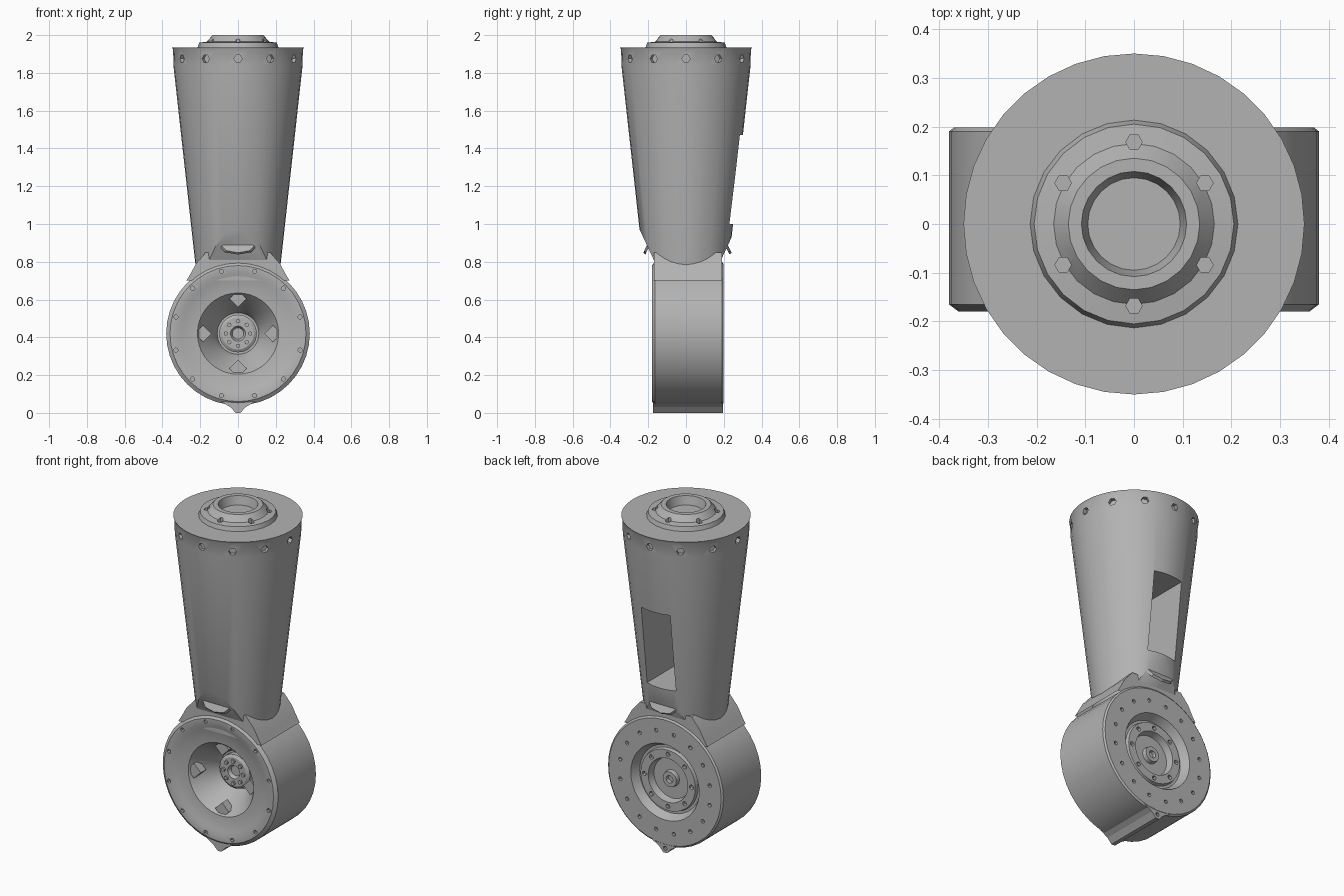
import bpy, bmesh, math
from mathutils import Matrix, Vector

cube = bpy.data.objects.get("Cube")
if cube:
    bpy.data.objects.remove(cube, do_unlink=True)

metal = bpy.data.materials.new("grey_metal")
metal.use_nodes = True
GREY = (0.45, 0.45, 0.45, 1)
metal.diffuse_color = GREY
metal.node_tree.nodes["Principled BSDF"].inputs["Base Color"].default_value = GREY

HUB_Z = 0.42
TO_Y = Matrix.Translation((0, 0, HUB_Z)) @ Matrix.Rotation(-math.pi / 2, 4, 'X')


def finish(name, bm):
    bmesh.ops.recalc_face_normals(bm, faces=bm.faces)
    mesh = bpy.data.meshes.new(name)
    bm.to_mesh(mesh)
    bm.free()
    mesh.materials.append(metal)
    ob = bpy.data.objects.new(name, mesh)
    bpy.context.collection.objects.link(ob)
    return ob


def smooth(ob, angle=28):
    bpy.ops.object.select_all(action='DESELECT')
    ob.select_set(True)
    bpy.context.view_layer.objects.active = ob
    bpy.ops.object.shade_smooth_by_angle(angle=math.radians(angle))


def lathe(profile, steps=36, matrix=Matrix()):
    """Spin (radius, height) points that start and end on the axis."""
    bm = bmesh.new()
    verts = [bm.verts.new((r, 0, h)) for r, h in profile]
    edges = [bm.edges.new(p) for p in zip(verts, verts[1:])]
    bmesh.ops.spin(bm, geom=verts + edges, cent=(0, 0, 0), axis=(0, 0, 1),
                   angle=math.tau, steps=steps, use_merge=True)
    bmesh.ops.remove_doubles(bm, verts=bm.verts, dist=0.0005)
    bm.transform(matrix)
    return bm


def prism(outline, y0, y1):
    """Extrude an (x, z) outline along y."""
    bm = bmesh.new()
    face = bm.faces.new([bm.verts.new((x, y0, z)) for x, z in outline])
    out = bmesh.ops.extrude_face_region(bm, geom=[face])
    moved = [v for v in out["geom"] if isinstance(v, bmesh.types.BMVert)]
    bmesh.ops.translate(bm, verts=moved, vec=(0, y1 - y0, 0))
    return bm


def studs(bm, count, radius, height, size, depth, matrix=Matrix(), radial=False, phase=0.0, sides=6):
    """Ring of small cylinders, along the axis or pointing outwards."""
    for i in range(count):
        turn = Matrix.Rotation(math.tau * (i + phase) / count, 4, 'Z')
        place = turn @ Matrix.Translation((radius, 0, height))
        if radial:
            place = place @ Matrix.Rotation(math.pi / 2, 4, 'Y')
        bmesh.ops.create_cone(bm, cap_ends=True, segments=sides, radius1=size,
                              radius2=size, depth=depth, matrix=matrix @ place)


def cut(ob, bm):
    cutter = finish("cutter", bm)
    cutter.hide_render = True
    mod = ob.modifiers.new("cut", 'BOOLEAN')
    mod.operation, mod.solver, mod.object = 'DIFFERENCE', 'EXACT', cutter
    bpy.context.view_layer.objects.active = ob
    bpy.ops.object.modifier_apply(modifier=mod.name)
    bpy.data.objects.remove(cutter, do_unlink=True)


# Tapered arm tube with a straight band at the top
bm = lathe([(0, 0.6), (0.205, 0.6), (0.342, 1.84), (0.345, 1.925), (0.35, 1.935), (0, 1.935)])
# Sloped shoulders that bring the tube down to the joint width
for side, y in ((-1, -0.18), (1, 0.195)):
    out = bmesh.ops.bisect_plane(bm, geom=bm.verts[:] + bm.edges[:] + bm.faces[:],
                                 plane_co=(0, y, 0.83),
                                 plane_no=Vector((0, side * 0.9, -0.42)), clear_outer=True)
    rim = [e for e in out["geom_cut"] if isinstance(e, bmesh.types.BMEdge)]
    bmesh.ops.edgeloop_fill(bm, edges=rim)
tube = finish("arm_tube", bm)

# Rear window and small pockets under the top rim
bm = prism([(-0.095, 1.0), (0.095, 1.0), (0.095, 1.47), (-0.095, 1.47)], -0.1, 0.5)
studs(bm, 12, 0.345, 1.875, 0.022, 0.05, radial=True)
cut(tube, bm)
smooth(tube)

# Mounting flange on top with a shallow bore
flange = finish("top_flange", lathe([
    (0, 1.93), (0.215, 1.93), (0.205, 1.96), (0.165, 1.965), (0.135, 2.0),
    (0.108, 2.0), (0.095, 1.95), (0, 1.95)], 24))
bm = bmesh.new()
studs(bm, 6, 0.168, 1.97, 0.017, 0.05, phase=0.5)
cut(flange, bm)
smooth(flange)

# Joint drum: deep bowl at the front, stepped recess at the back
drum = finish("joint_drum", lathe([
    (0, 0.0), (0.11, 0.0), (0.13, -0.05), (0.215, -0.16), (0.30, -0.168),
    (0.325, -0.18), (0.36, -0.18), (0.38, -0.165),
    (0.38, 0.19), (0.37, 0.198), (0.225, 0.198), (0.20, 0.15),
    (0.185, 0.15), (0.18, 0.17), (0.13, 0.17), (0.12, 0.13), (0, 0.13)], 40, TO_Y))
bm = bmesh.new()
studs(bm, 12, 0.34, -0.18, 0.012, 0.04, TO_Y, phase=0.5)
studs(bm, 16, 0.30, 0.198, 0.012, 0.04, TO_Y, phase=0.5)
studs(bm, 8, 0.155, 0.17, 0.014, 0.04, TO_Y)
cut(drum, bm)
smooth(drum)

# Neck fairing between drum and tube
neck = finish("neck_fairing", prism(
    [(-0.335, 0.6), (0.335, 0.6), (0.255, 0.73), (0.222, 0.79), (0.17, 0.85),
     (-0.17, 0.85), (-0.222, 0.79), (-0.255, 0.73)], -0.17, 0.19))
bm = bmesh.new()
bm.from_mesh(neck.data)
# Keep the fairing clear of the recesses in the drum
bmesh.ops.bisect_plane(bm, geom=bm.verts[:] + bm.edges[:] + bm.faces[:],
                       plane_co=(0, 0, 0.7), plane_no=(0, 0, -1), clear_outer=True)
bm.to_mesh(neck.data)
bm.free()
smooth(neck)

# Small pads on the sloped shoulders
for name, side, y in (("front_shoulder_pad", -1, -0.203), ("rear_shoulder_pad", 1, 0.218)):
    bm = bmesh.new()
    place = (Matrix.Translation((0, y, 0.88)) @ Matrix.Rotation(side * 1.13, 4, 'X').inverted()
             @ Matrix.Diagonal((1, 0.45, 1, 1)))
    bmesh.ops.create_cone(bm, cap_ends=True, segments=8, radius1=0.095, radius2=0.085,
                          depth=0.014, matrix=place)
    finish(name, bm)

# Pointed locating lug under the drum
lug = finish("bottom_lug", prism(
    [(-0.09, 0.06), (-0.04, 0.03), (-0.012, 0.0), (0.012, 0.0), (0.04, 0.03), (0.09, 0.06)],
    -0.175, 0.197))
bm = bmesh.new()
bmesh.ops.create_cone(bm, cap_ends=True, segments=10, radius1=0.012, radius2=0.012, depth=0.06,
                      matrix=Matrix.Translation((0, 0.2, 0.026)) @ Matrix.Rotation(math.pi / 2, 4, 'X'))
cut(lug, bm)

# Front output hub with bolts
smooth(finish("front_hub", lathe([
    (0, 0.01), (0.10, 0.01), (0.10, -0.03), (0.085, -0.04), (0.04, -0.04),
    (0.03, -0.02), (0, -0.02)], 20, TO_Y)))
bm = bmesh.new()
studs(bm, 8, 0.065, -0.042, 0.012, 0.02, TO_Y)
finish("front_hub_bolts", bm)

# Key blocks above and below the front hub
bm = bmesh.new()
studs(bm, 2, 0.185, -0.125, 0.045, 0.05, TO_Y, phase=0.5, sides=4)
studs(bm, 2, 0.185, -0.125, 0.045, 0.05, TO_Y, phase=0.0, sides=4)
finish("front_key_blocks", bm)

# Rear centre boss with a bore
smooth(finish("rear_hub", lathe([
    (0, 0.12), (0.05, 0.12), (0.045, 0.155), (0.022, 0.155), (0.02, 0.135), (0, 0.135)],
    16, TO_Y)))
